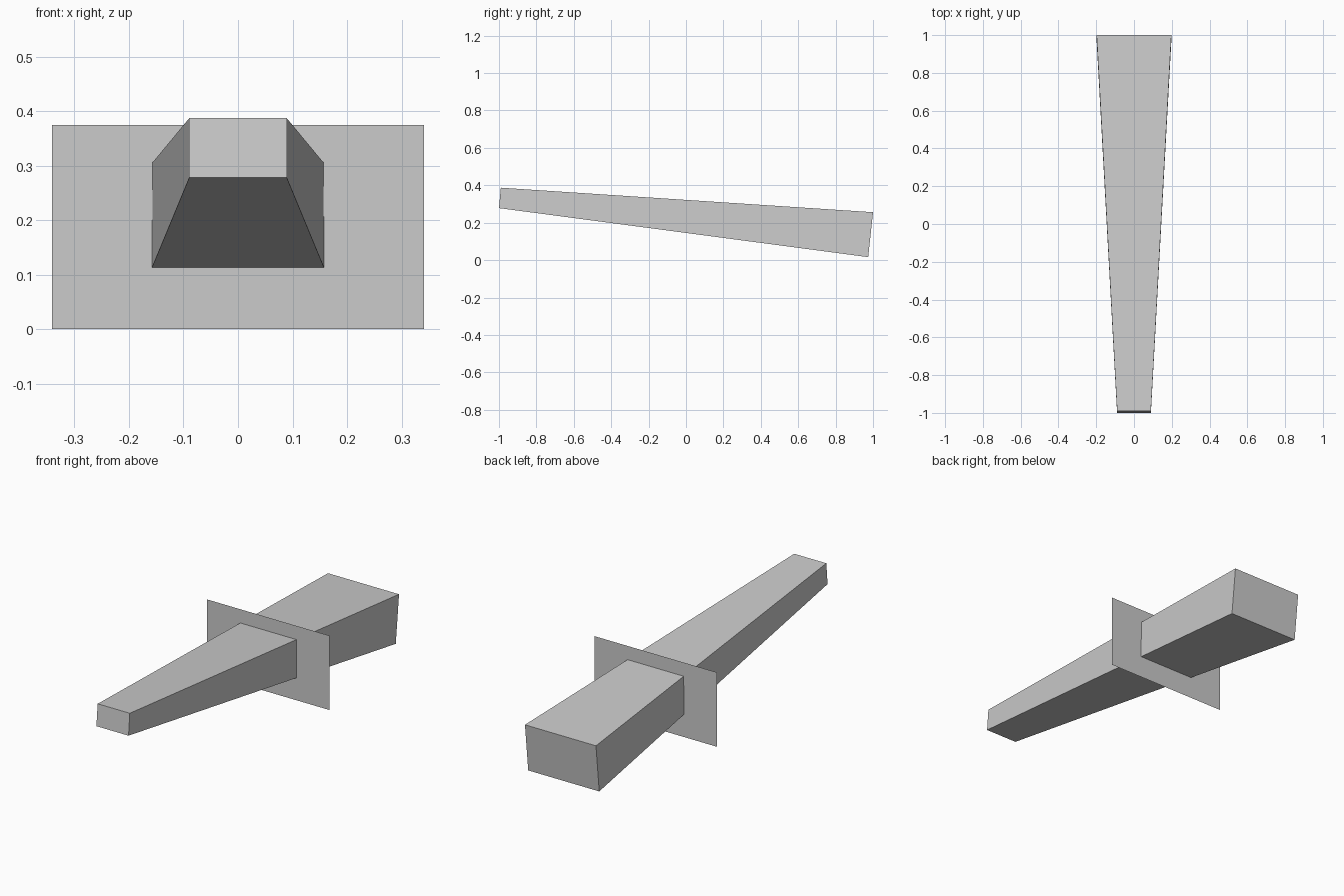
import bpy
import bmesh

if "Cube" in bpy.data.objects:
    bpy.data.objects.remove(bpy.data.objects["Cube"])


def make_object(name, bm):
    mesh = bpy.data.meshes.new(name)
    bm.to_mesh(mesh)
    bm.free()
    obj = bpy.data.objects.new(name, mesh)
    bpy.context.collection.objects.link(obj)
    return obj


# Tapered grip: a cube whose two ends are fitted to the side profile
# (half width, (y, z) bottom, (y, z) top)
ENDS = {
    -1: (0.0895, (-1.0, 0.278), (-0.99, 0.387)),
    1: (0.198, (0.974, 0.016), (1.0, 0.256)),
}
bm = bmesh.new()
bmesh.ops.create_cube(bm, size=2)
for v in bm.verts:
    half_width, bottom, top = ENDS[round(v.co.y)]
    y, z = top if v.co.z > 0 else bottom
    v.co = (v.co.x * half_width, y, z)
make_object("tapered_grip", bm)

# Guard plate: a paper-thin upright rectangle around the grip
bm = bmesh.new()
bmesh.ops.create_grid(bm, x_segments=1, y_segments=1, size=1)
for v in bm.verts:
    v.co = (v.co.x * 0.3415, 0.242, (v.co.y + 1) * 0.1875)
make_object("guard_plate", bm)
